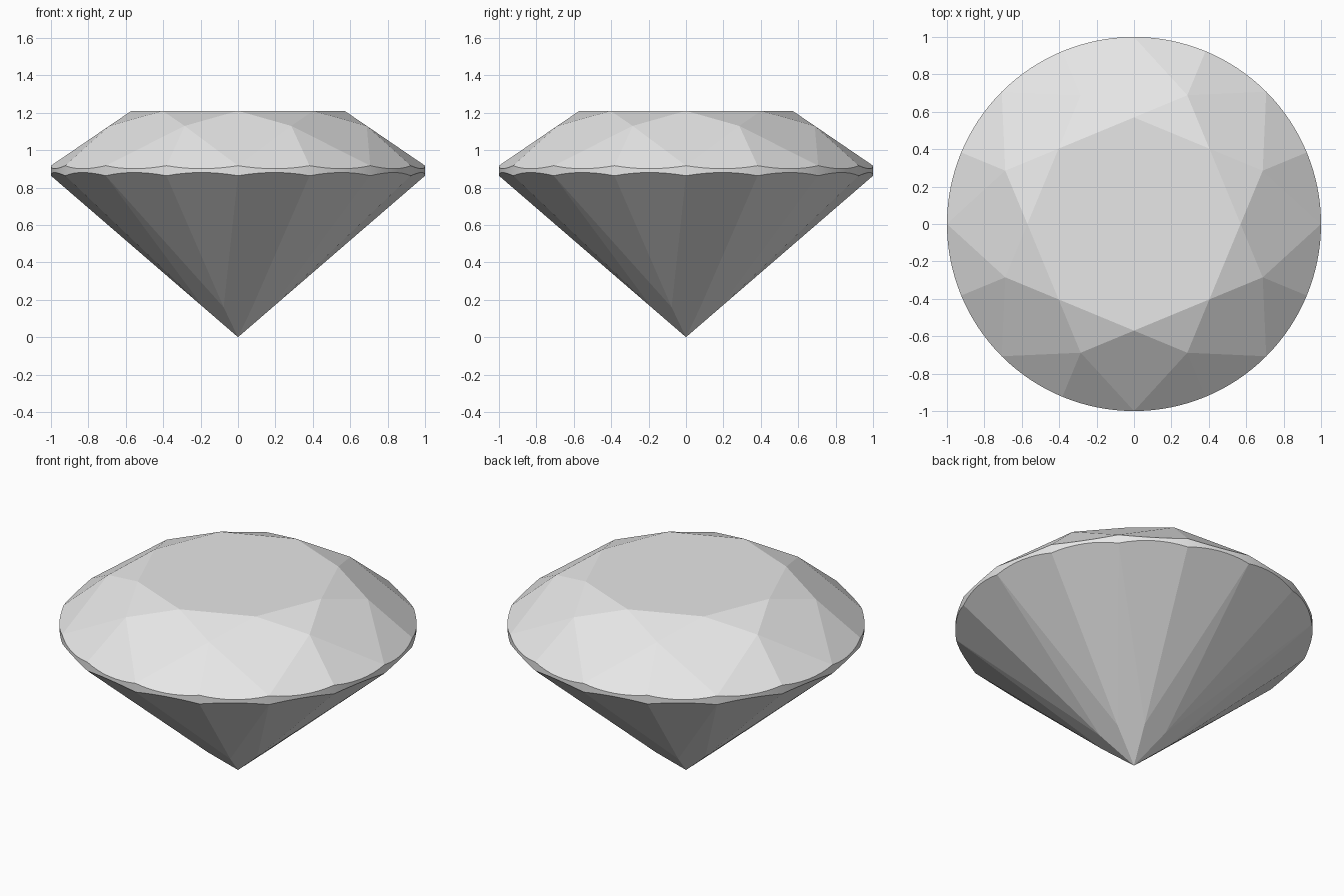
import bpy
import bmesh
from math import cos, sin, radians
from mathutils import Vector
from mathutils.geometry import intersect_line_plane

default_cube = bpy.data.objects.get("Cube")
if default_cube:
    bpy.data.objects.remove(default_cube, do_unlink=True)

# Proportions of the round cut
TABLE_R, TABLE_Z = 0.57, 1.21
GIRDLE_TOP, GIRDLE_BOTTOM = 0.917, 0.863
STAR_R = 0.745
LOWER_R = 0.2
HALF = 22.5
STEPS = 8

# Tips of star and lower facets lie in the planes of the main facets
slope = (TABLE_Z - GIRDLE_TOP) / (1 - TABLE_R)
STAR_Z = TABLE_Z - (STAR_R * cos(radians(HALF)) - TABLE_R) * slope
LOWER_Z = GIRDLE_BOTTOM * LOWER_R * cos(radians(HALF))


def polar(r, angle, z):
    t = radians(angle)
    return Vector((r * cos(t), r * sin(t), z))


def table(a):
    return polar(TABLE_R, a, TABLE_Z)


def star(a):
    return polar(STAR_R, a, STAR_Z)


def lower(a):
    return polar(LOWER_R, a, LOWER_Z)


def scallop(tip, start, z):
    """Curve where the plane of a half facet meets the round girdle."""
    p, q = polar(1, start, z), polar(1, start + HALF, z)
    normal = (p - tip).cross(q - tip)
    points = []
    for i in range(STEPS + 1):
        g = polar(1, start + HALF * i / STEPS, 0)
        points.append(intersect_line_plane(g, g + Vector((0, 0, 1)), tip, normal))
    return points


bm = bmesh.new()


def facet(points, smooth=False):
    face = bm.faces.new([bm.verts.new(p) for p in points])
    face.smooth = smooth


apex = Vector((0, 0, 0))
facet([table(45 * i) for i in range(8)])

for i in range(8):
    a = 45 * i
    mid = a + HALF
    # Crown: star and kite facets
    facet([table(a), star(mid), table(a + 45)])
    facet([table(a), star(a - HALF), polar(1, a, GIRDLE_TOP), star(mid)])
    # Pavilion: main facet
    facet([apex, lower(mid), polar(1, a, GIRDLE_BOTTOM), lower(a - HALF)])
    # Half facets above and below, with the girdle band between
    for start in (a, mid):
        top = scallop(star(mid), start, GIRDLE_TOP)
        bottom = scallop(lower(mid), start, GIRDLE_BOTTOM)
        facet([star(mid)] + top)
        facet([lower(mid)] + bottom[::-1])
        for j in range(STEPS):
            facet([bottom[j], bottom[j + 1], top[j + 1], top[j]], smooth=True)

bmesh.ops.remove_doubles(bm, verts=bm.verts[:], dist=0.0005)
bmesh.ops.recalc_face_normals(bm, faces=bm.faces[:])

mesh = bpy.data.meshes.new("cut_gem")
bm.to_mesh(mesh)
bm.free()
gem = bpy.data.objects.new("cut_gem", mesh)
bpy.context.collection.objects.link(gem)

# Pale grey stone
stone = bpy.data.materials.new("pale_grey")
stone.use_nodes = True
colour = (0.8, 0.8, 0.8, 1)
stone.diffuse_color = colour
for node in stone.node_tree.nodes:
    if node.type == "BSDF_PRINCIPLED":
        node.inputs["Base Color"].default_value = colour
mesh.materials.append(stone)
